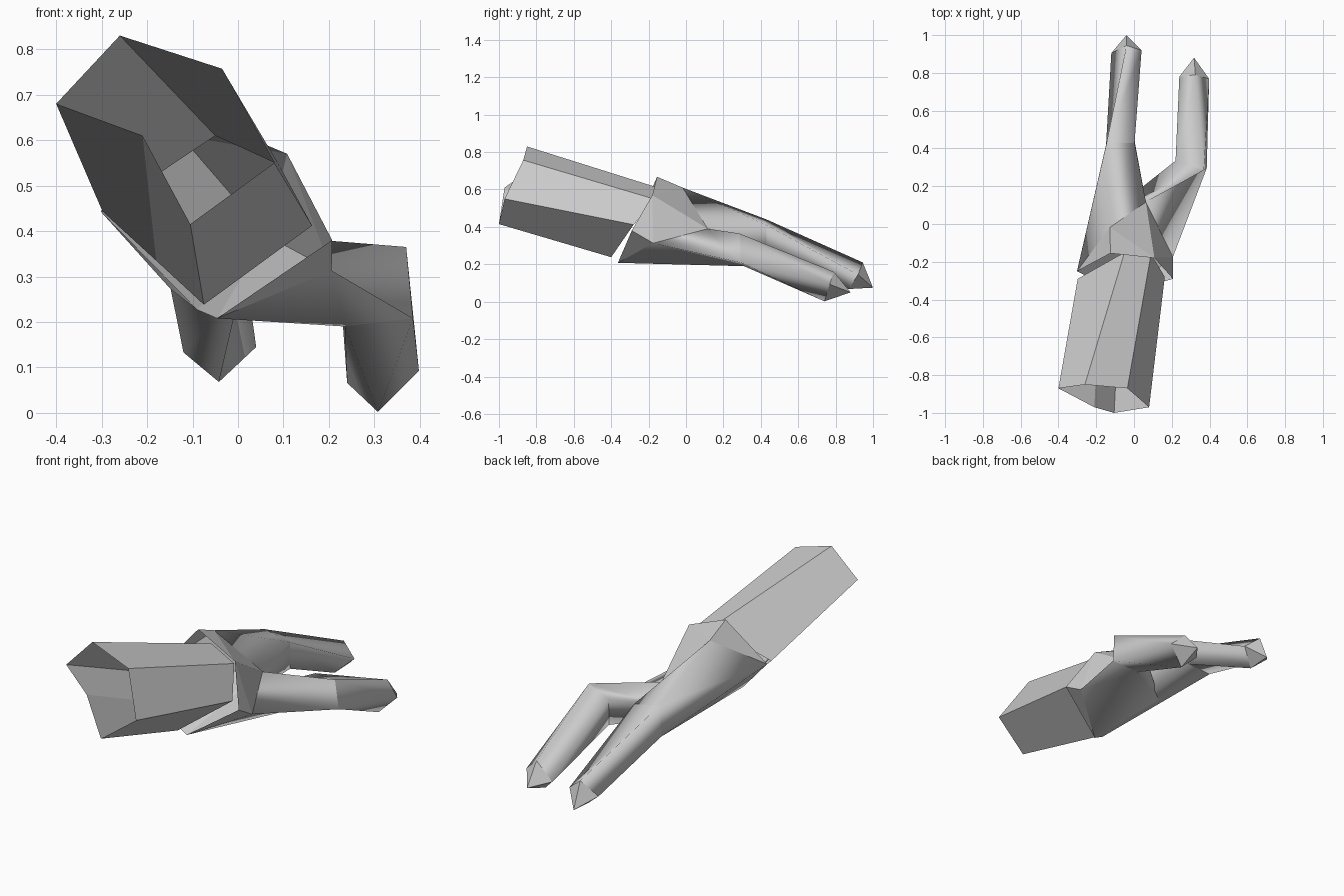
import bpy
import bmesh
from mathutils import Vector

default = bpy.data.objects.get("Cube")
if default:
    bpy.data.objects.remove(default, do_unlink=True)

# Single plain grey finish
grey = bpy.data.materials.new("light_grey")
grey.use_nodes = True
colour = (0.6, 0.6, 0.6, 1)
grey.diffuse_color = colour
grey.node_tree.nodes["Principled BSDF"].inputs["Base Color"].default_value = colour


def build(name, faces, smooth=False):
    """Make an object from faces given as point tuples, turned outward."""
    bm = bmesh.new()
    verts = {}
    for face in faces:
        corners = list(dict.fromkeys(face))
        if len(corners) < 3:
            continue
        for point in corners:
            if point not in verts:
                verts[point] = bm.verts.new(point)
        bm.faces.new([verts[point] for point in corners])
    centre = sum((Vector(point) for point in verts), Vector()) / len(verts)
    for face in bm.faces:
        face.normal_update()
        face.smooth = smooth
        if face.normal.dot(face.calc_center_median() - centre) < 0:
            face.normal_flip()
    mesh = bpy.data.meshes.new(name)
    bm.to_mesh(mesh)
    bm.free()
    mesh.materials.append(grey)
    obj = bpy.data.objects.new(name, mesh)
    bpy.context.collection.objects.link(obj)
    return obj


def loft(lower, upper):
    """Join two rings of equal length with side faces."""
    return [(lower[i - 1], lower[i], upper[i], upper[i - 1])
            for i in range(len(lower))]


def cone(ring, tip):
    """Close a ring with triangles to one point."""
    return [(ring[i - 1], ring[i], tip) for i in range(len(ring))]


# Forearm: six-sided sleeve, open at both ends
elbow_ring = [(-.26, -.85, .83), (-.035, -.87, .757), (.08, -.97, .55),
              (-.105, -1, .415), (-.21, -.97, .61), (-.4, -.87, .68)]
wrist_ring = [(-.05, -.15, .61), (.09, -.16, .546), (.163, -.28, .412),
              (-.075, -.4, .238), (-.18, -.35, .335), (-.298, -.29, .443)]
build("forearm", loft(elbow_ring, wrist_ring))

# Rim of the hand around the wrist
rim_top = (-.125, -.155, .668)
rim_left = (.108, -.18, .57)
rim_side = (.207, -.29, .38)
rim_bottom = (-.046, -.364, .208)
rim_corner = (-.09, -.355, .227)
rim_right = (-.302, -.25, .443)

# Knuckle points on the back of the hand
knuckle_top = (-.127, -.018, .61)
knuckle_inner = (.063, .116, .39)
knuckle_side = (.206, -.175, .313)
web = (-.09, .09, .245)

# Back of the hand: flat facets between wrist rim and fingers
build("hand_back", [
    (rim_right, knuckle_top, rim_top),
    (rim_top, knuckle_top, rim_left),
    (rim_left, knuckle_top, knuckle_inner),
    (rim_left, knuckle_inner, knuckle_side),
    (rim_left, knuckle_side, rim_side),
    (rim_side, knuckle_side, rim_bottom),
])

# Inner wall of the wrist opening, closing the finger roots
build("hand_inner_wall", [
    (rim_right, knuckle_top, knuckle_inner),
    (rim_right, knuckle_inner, rim_corner),
    (rim_corner, knuckle_inner, rim_bottom),
    (rim_bottom, knuckle_inner, knuckle_side),
])

# Straight finger: rings run low right, high right, high left, low left
straight_base = [rim_right, knuckle_top, knuckle_inner, rim_bottom, rim_corner]
straight_middle = [(-.148, .42, .272), (-.145, .43, .44),
                   (.003, .43, .41), (.005, .43, .27)]
straight_end = [(-.12, .905, .133), (-.04, .945, .21),
                (.04, .92, .145), (-.042, .87, .068)]
build("straight_finger_root",
      loft(straight_base, straight_middle + straight_middle[:1]), True)
build("straight_finger", loft(straight_middle, straight_end), True)
build("straight_fingertip", cone(straight_end, (-.04, 1, .075)))

# Bent finger: broad root, then a four-sided tube turned at the knuckle
bent_base = [rim_bottom, web, knuckle_inner, knuckle_side]
bent_middle = [(.235, .31, .19), (.22, .335, .34),
               (.37, .285, .365), (.385, .295, .208)]
bent_end = [(.308, .74, .002), (.24, .78, .066),
            (.325, .79, .16), (.398, .768, .093)]
build("bent_finger_root", loft(bent_base, bent_middle), True)
build("bent_finger", loft(bent_middle, bent_end), True)
build("bent_fingertip", cone(bent_end, (.318, .88, .05)))
